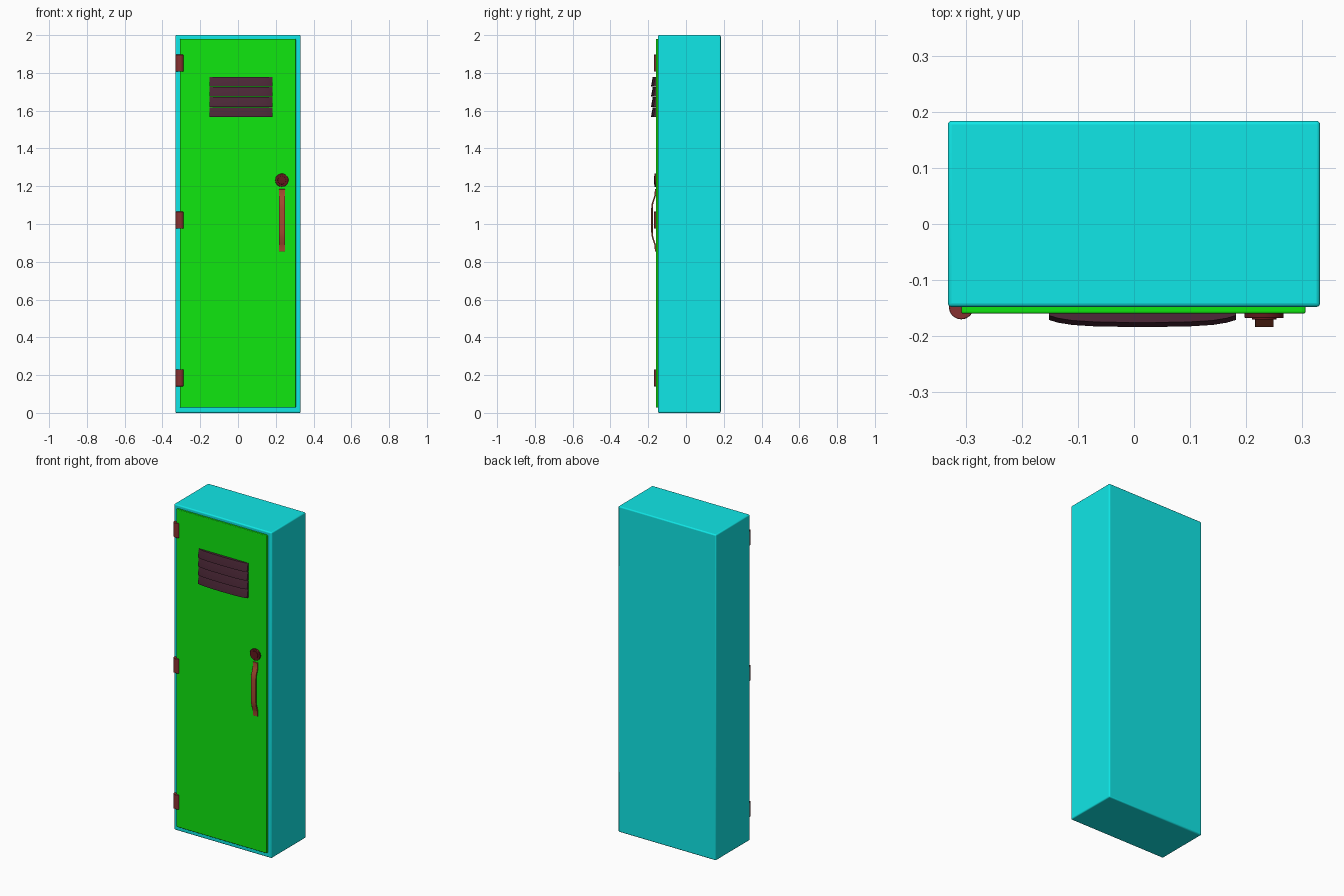
import bpy, bmesh, math

if "Cube" in bpy.data.objects:
    bpy.data.objects.remove(bpy.data.objects["Cube"])


def material(name, rgb):
    m = bpy.data.materials.new(name)
    m.diffuse_color = (*rgb, 1)
    m.use_nodes = True
    m.node_tree.nodes["Principled BSDF"].inputs["Base Color"].default_value = m.diffuse_color
    return m


CYAN = material("cyan_paint", (0.005, 0.8, 0.8))
GREEN = material("green_paint", (0.005, 0.8, 0.005))
RED = material("hinge_red", (0.24, 0.03, 0.03))
PLUM = material("vent_plum", (0.075, 0.022, 0.04))
RUST = material("handle_rust", (0.38, 0.07, 0.03))
MAROON = material("lock_maroon", (0.12, 0.01, 0.012))


def finish(ob, mat, bevel=0, segments=3):
    ob.data.materials.append(mat)
    if bevel:
        b = ob.modifiers.new("bevel", "BEVEL")
        b.width, b.segments = bevel, segments
        b.limit_method = "ANGLE"
    bpy.ops.object.select_all(action="DESELECT")
    ob.select_set(True)
    bpy.context.view_layer.objects.active = ob
    bpy.ops.object.shade_smooth_by_angle(angle=math.radians(35))
    return ob


def box(name, lo, hi, mat, bevel):
    bpy.ops.mesh.primitive_cube_add(size=1, location=[(a + b) / 2 for a, b in zip(lo, hi)])
    ob = bpy.context.object
    ob.name = name
    ob.scale = [b - a for a, b in zip(lo, hi)]
    bpy.ops.object.transform_apply(location=False, rotation=False, scale=True)
    return finish(ob, mat, bevel)


def cylinder(name, loc, r, depth, mat, rot=(0, 0, 0), bevel=0.002):
    bpy.ops.mesh.primitive_cylinder_add(vertices=32, radius=r, depth=depth, location=loc, rotation=rot)
    ob = bpy.context.object
    ob.name = name
    return finish(ob, mat, bevel, 2)


def loft(name, rings, mat, bevel=0):
    # joins equal-sized closed rings into a capped solid
    bm = bmesh.new()
    rows = [[bm.verts.new(p) for p in ring] for ring in rings]
    n = len(rows[0])
    for a, b in zip(rows, rows[1:]):
        for i in range(n):
            bm.faces.new((a[i], a[(i + 1) % n], b[(i + 1) % n], b[i]))
    bm.faces.new(rows[0])
    bm.faces.new(rows[-1])
    bmesh.ops.recalc_face_normals(bm, faces=bm.faces)
    me = bpy.data.meshes.new(name)
    bm.to_mesh(me)
    bm.free()
    ob = bpy.data.objects.new(name, me)
    bpy.context.collection.objects.link(ob)
    return finish(ob, mat, bevel, 2)


# cabinet and door
box("cabinet", (-0.332, -0.148, 0), (0.332, 0.184, 2), CYAN, 0.007)
box("door", (-0.308, -0.16, 0.028), (0.306, -0.14, 1.98), GREEN, 0.004)

# hinge barrels
for i, z in enumerate((0.185, 1.02, 1.852)):
    cylinder(f"hinge_{i + 1}", (-0.308, -0.148, z), 0.022, 0.09, RED)

# louvred vent: bowed slats, each leaning out towards its lower edge
BOW = [(-0.152, 0), (-0.135, 0.005), (-0.11, 0.009), (-0.07, 0.0115), (0.015, 0.013),
       (0.1, 0.0115), (0.14, 0.009), (0.165, 0.005), (0.182, 0)]
for i in range(4):
    z0 = 1.567 + i * 0.0535
    rings = []
    for x, d in BOW:
        rings.append([(x, -0.155, z0), (x, -0.171 - d, z0), (x, -0.171 - d, z0 + 0.008),
                      (x, -0.163 - d, z0 + 0.051), (x, -0.155, z0 + 0.051)])
    loft(f"vent_slat_{i + 1}", rings, PLUM)

# round lock plate with raised core
turn = (math.pi / 2, 0, 0)
cylinder("lock_plate", (0.232, -0.163, 1.232), 0.035, 0.010, MAROON, turn)
cylinder("lock_core", (0.232, -0.166, 1.232), 0.022, 0.009, MAROON, turn, 0.001)

# bent strap handle
PATH = [(1.184, -0.161), (1.155, -0.162), (1.143, -0.166), (1.11, -0.177), (1.085, -0.18),
        (0.955, -0.18), (0.93, -0.177), (0.896, -0.166), (0.884, -0.162), (0.855, -0.161)]
T = 0.004
loft("handle", [[(0.216, y - T, z), (0.249, y - T, z), (0.249, y + T, z), (0.216, y + T, z)]
                for z, y in PATH], RUST, 0.001)
